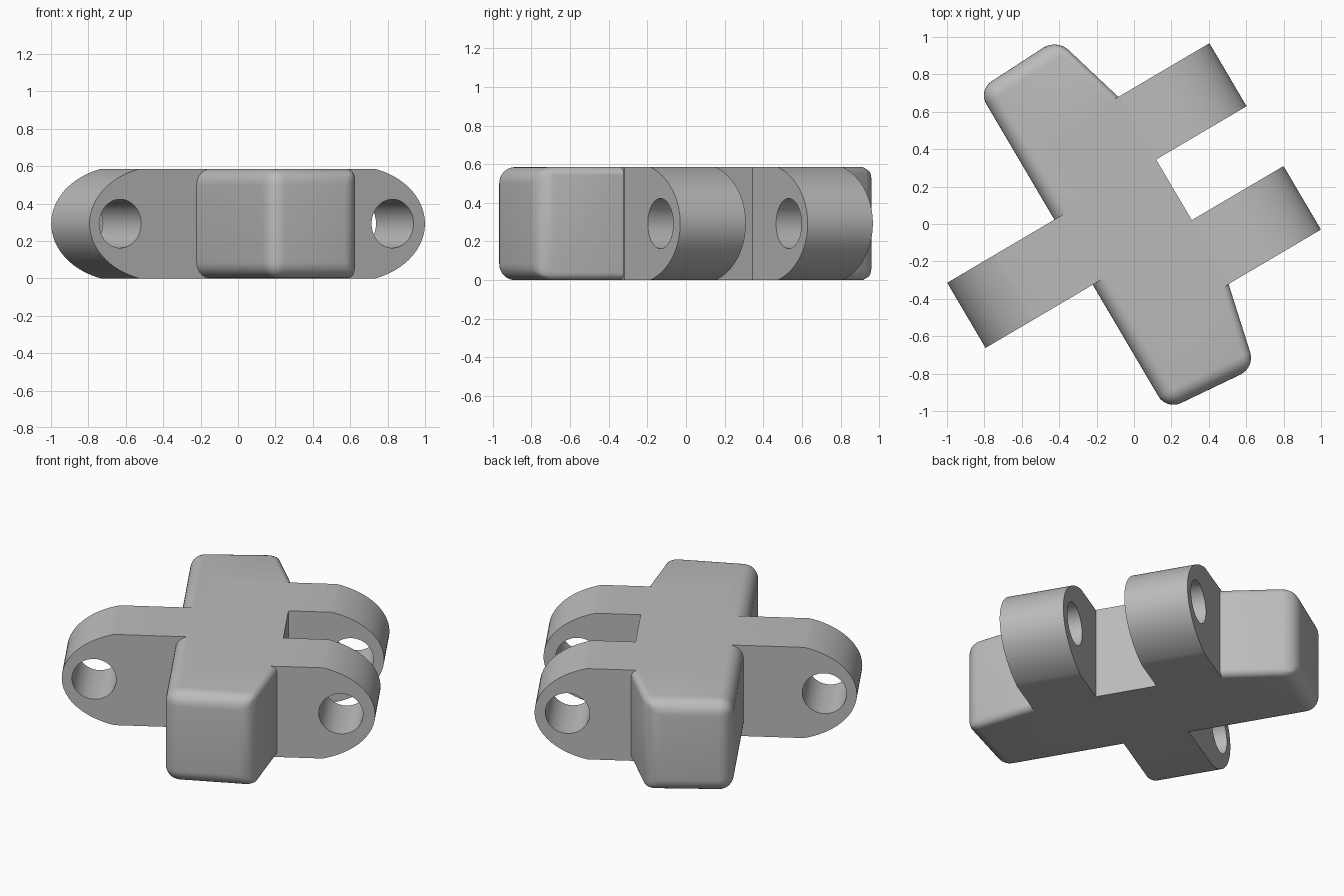
import bpy, bmesh, math

cube = bpy.data.objects.get("Cube")
if cube:
    bpy.data.objects.remove(cube, do_unlink=True)

HEIGHT = 0.585
MID = HEIGHT / 2
TURN = math.radians(30.5)

grey = bpy.data.materials.new("plain grey")
grey.use_nodes = True
colour = (0.5, 0.5, 0.5, 1)
grey.diffuse_color = colour
grey.node_tree.nodes["Principled BSDF"].inputs["Base Color"].default_value = colour


def prism(name, points, shift):
    """Extrude a closed loop of 3D points by the vector shift."""
    bm = bmesh.new()
    base = bm.faces.new([bm.verts.new(p) for p in points])
    extruded = bmesh.ops.extrude_face_region(bm, geom=[base])["geom"]
    bmesh.ops.translate(bm, vec=shift, verts=[g for g in extruded if isinstance(g, bmesh.types.BMVert)])
    bmesh.ops.recalc_face_normals(bm, faces=bm.faces)
    mesh = bpy.data.meshes.new(name)
    bm.to_mesh(mesh)
    bm.free()
    obj = bpy.data.objects.new(name, mesh)
    bpy.context.collection.objects.link(obj)
    mesh.materials.append(grey)
    obj.rotation_euler.z = TURN
    return obj


def lug(name, root, tip, v0, v1):
    """Flat arm along the local x axis with a rounded outer end."""
    side = 1 if tip > root else -1
    a, b = 0.46, 0.31
    limit = math.asin(MID / b)
    steps = 40
    pts = [(root, v0, 0)]
    for i in range(steps + 1):
        t = -limit + 2 * limit * i / steps
        pts.append((tip - side * a * (1 - math.cos(t)), v0, MID + b * math.sin(t)))
    pts.append((root, v0, HEIGHT))
    return prism(name, pts, (0, v1 - v0, 0))


def pin_hole(name, u, v0, v1):
    ring = [(u + 0.13 * math.cos(i * math.tau / 48), v0, MID + 0.13 * math.sin(i * math.tau / 48))
            for i in range(48)]
    return prism(name, ring, (0, v1 - v0, 0))


# Long body with rounded ends and softer long edges
outline = [(-0.355, -0.945), (0.168, -0.99), (0.272, -0.536), (0.272, 0.63),
           (0.147, 1.062), (-0.355, 1.04)]
body = prism("link_body", [(x, y, 0) for x, y in outline], (0, 0, HEIGHT))
bm = bmesh.new()
bm.from_mesh(body.data)
weight = bm.edges.layers.float.new("bevel_weight_edge")
for e in bm.edges:
    p, q = (v.co for v in e.verts)
    at_end = min(abs(p.y), abs(q.y)) > 0.8
    at_waist = max(abs(p.y), abs(q.y)) < 0.8
    e[weight] = 1 if at_end else 0 if at_waist else 0.5
bm.to_mesh(body.data)
bm.free()
bevel = body.modifiers.new("rounding", "BEVEL")
bevel.limit_method = "WEIGHT"
bevel.width = 0.085
bevel.segments = 8

# Square waist and the three arms
parts = [
    prism("waist", [(x, y, 0) for x, y in
          [(-0.2, -0.534), (0.277, -0.534), (0.277, 0.629), (-0.2, 0.629)]], (0, 0, HEIGHT)),
    lug("left_arm", 0.1, 0.846, -0.533, -0.139),
    lug("back_arm", 0.1, 0.838, 0.237, 0.628),
    lug("single_arm", -0.1, -1.02, -0.168, 0.236),
]
# Pin holes through the arms
holes = [pin_hole("fork_pin_hole", 0.645, -0.7, 0.8), pin_hole("single_pin_hole", -0.83, -0.4, 0.4)]

for tool in parts + holes:
    cut = body.modifiers.new(tool.name, "BOOLEAN")
    cut.operation = "UNION" if tool in parts else "DIFFERENCE"
    cut.solver = "EXACT"
    cut.object = tool

# Bake the joined solid and drop the helpers
bpy.context.view_layer.update()
solid = bpy.data.meshes.new_from_object(body.evaluated_get(bpy.context.evaluated_depsgraph_get()))
body.modifiers.clear()
body.data = solid
for tool in parts + holes:
    bpy.data.objects.remove(tool, do_unlink=True)

bpy.ops.object.select_all(action="DESELECT")
body.select_set(True)
bpy.context.view_layer.objects.active = body
bpy.ops.object.shade_smooth_by_angle(angle=math.radians(25))
